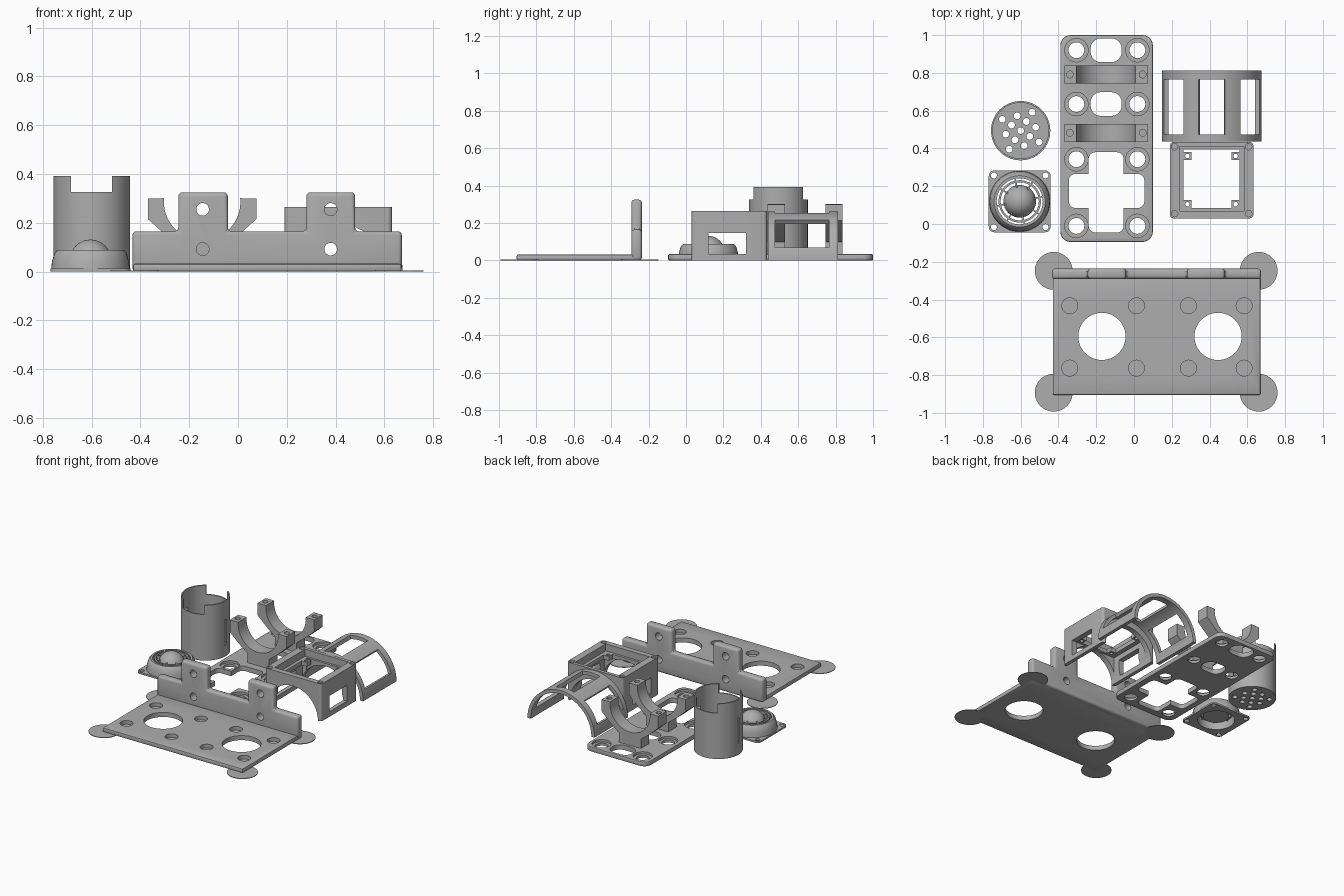
import bpy, bmesh, math
from mathutils import Matrix, Vector

if "Cube" in bpy.data.objects:
    bpy.data.objects.remove(bpy.data.objects["Cube"])

grey = bpy.data.materials.new("printed_grey")
grey.diffuse_color = (0.42, 0.42, 0.42, 1)
grey.use_nodes = True
grey.node_tree.nodes["Principled BSDF"].inputs["Base Color"].default_value = grey.diffuse_color


def finish(name, bm):
    bmesh.ops.recalc_face_normals(bm, faces=bm.faces)
    me = bpy.data.meshes.new(name)
    bm.to_mesh(me)
    bm.free()
    ob = bpy.data.objects.new(name, me)
    bpy.context.collection.objects.link(ob)
    me.materials.append(grey)
    return ob


def prism(name, pts, a, b, axis='z'):
    """Extrude a 2D outline from a to b; axis 'y' uses (x, z) points."""
    bm = bmesh.new()
    to3 = (lambda p, h: (p[0], p[1], h)) if axis == 'z' else (lambda p, h: (p[0], h, p[1]))
    face = bm.faces.new([bm.verts.new(to3(p, a)) for p in pts])
    ext = bmesh.ops.extrude_face_region(bm, geom=[face])
    move = Vector((0, 0, b - a)) if axis == 'z' else Vector((0, b - a, 0))
    bmesh.ops.translate(bm, vec=move, verts=[v for v in ext['geom'] if isinstance(v, bmesh.types.BMVert)])
    return finish(name, bm)


def circle(x, y, r, n=32, a0=0, a1=None):
    if a1 is None:
        return [(x + r * math.cos(math.tau * i / n), y + r * math.sin(math.tau * i / n)) for i in range(n)]
    return [(x + r * math.cos(a0 + (a1 - a0) * i / n), y + r * math.sin(a0 + (a1 - a0) * i / n)) for i in range(n + 1)]


def rounded(x0, x1, y0, y1, r, n=6):
    pts = []
    for k, (x, y) in enumerate([(x1 - r, y1 - r), (x0 + r, y1 - r), (x0 + r, y0 + r), (x1 - r, y0 + r)]):
        pts += circle(x, y, r, n, k * math.pi / 2, (k + 1) * math.pi / 2)
    return pts


def box(name, x0, x1, y0, y1, z0, z1):
    return prism(name, [(x0, y0), (x1, y0), (x1, y1), (x0, y1)], z0, z1)


def lathe(name, x, y, profile, n=48):
    """Spin a closed (radius, z) profile around a vertical axis."""
    bm = bmesh.new()
    vs = [bm.verts.new((x + r, y, z)) for r, z in profile]
    es = [bm.edges.new((vs[i], vs[(i + 1) % len(vs)])) for i in range(len(vs))]
    bmesh.ops.spin(bm, geom=vs + es, cent=(x, y, 0), axis=(0, 0, 1), angle=math.tau, steps=n)
    bmesh.ops.remove_doubles(bm, verts=bm.verts, dist=1e-5)
    return finish(name, bm)


def apply(ob):
    dg = bpy.context.evaluated_depsgraph_get()
    me = bpy.data.meshes.new_from_object(ob.evaluated_get(dg))
    ob.modifiers.clear()
    ob.data = me


def boolean(ob, others, op='DIFFERENCE'):
    for o in others:
        m = ob.modifiers.new("cut", 'BOOLEAN')
        m.operation, m.solver, m.object = op, 'EXACT', o
        bpy.context.view_layer.update()
        apply(ob)
        bpy.data.objects.remove(o)


def bevel(ob, w, seg=3):
    m = ob.modifiers.new("bevel", 'BEVEL')
    m.width, m.segments, m.limit_method, m.angle_limit = w, seg, 'ANGLE', math.radians(50)
    bpy.context.view_layer.update()
    apply(ob)


def holes(ob, centres, r, a, b, axis='z', n=32):
    boolean(ob, [prism("hole", circle(x, y, r, n), a, b, axis) for x, y in centres])


# Mounting bracket: base plate and upright wall with two tabs
base = box("bracket_base", -0.43, 0.67, -0.905, -0.25, 0, 0.032)
bevel(base, 0.008, 2)
holes(base, [(-0.17, -0.595), (0.445, -0.595)], 0.125, -1, 1, n=48)
pads = [(x, y) for x in (-0.34, 0.013, 0.288, 0.583) for y in (-0.433, -0.763)]
holes(base, pads, 0.042, -1, 1)
for x, y in pads:
    prism("hole_membrane", circle(x, y, 0.042), 0, 0.006)
for x in (-0.425, 0.66):
    for y in (-0.248, -0.893):
        prism("corner_disc", circle(x, y, 0.1, 40), 0, 0.004)
outline = [(-0.433, 0), (0.672, 0), (0.672, 0.165)]
for x0, x1 in ((0.28, 0.48), (-0.245, -0.042)):
    outline += [(x1, 0.165), (x1, 0.325), (x0, 0.325), (x0, 0.165)]
wall = prism("bracket_wall", outline + [(-0.433, 0.165)], -0.292, -0.236, 'y')
bevel(wall, 0.016)
holes(wall, [(x, z) for x in (-0.145, 0.38) for z in (0.092, 0.255)], 0.026, -1, 0, 'y')

# Long mounting plate with counterbored holes and slots
plate = prism("long_plate", rounded(-0.39, 0.1, -0.095, 1.0, 0.055), 0, 0.034)
bevel(plate, 0.006, 2)
screws = [(x, y) for x in (-0.305, 0.018) for y in (0.92, 0.635, 0.343, -0.01)]
holes(plate, screws, 0.042, -1, 1)
holes(plate, screws, 0.062, 0.018, 1)
boolean(plate, [prism("slot", rounded(-0.23, -0.065, y - 0.063, y + 0.063, 0.055), -1, 1) for y in (0.92, 0.635)])
boolean(plate, [prism("slot", rounded(-0.345, 0.055, 0.085, 0.265, 0.035), -1, 1),
                prism("slot", rounded(-0.24, -0.055, -0.045, 0.38, 0.035), -1, 1)])

# Two cradle clamps on the long plate
cx = -0.147
for y0, y1 in ((0.435, 0.53), (0.745, 0.838)):
    arc = circle(cx, 0.285, 0.157, 24, math.pi - 0.1, math.tau + 0.1)
    half = [(0.222, 0.3), (0.222, 0.215), (0.15, 0.15), (0.085, 0.1), (0.085, 0.03)]
    pts = arc + [(cx + x, z) for x, z in half] + [(cx - x, z) for x, z in reversed(half)]
    clamp = prism("cradle_clamp", pts, y0, y1, 'y')
    ym = (y0 + y1) / 2
    holes(clamp, [(-0.34, ym), (0.046, ym)], 0.018, 0.22, 1, n=20)

# Half-round cage with windows
ax, R = 0.412, 0.263
ring = circle(ax, 0, R, 48, 0, math.pi) + circle(ax, 0, R - 0.025, 48, math.pi, 0)
cage = prism("arched_cage", ring, 0.438, 0.812, 'y')
for lo, hi in ((74.5, 105.5), (15.5, 55), (125, 164.5)):
    a, b = math.radians(lo), math.radians(hi)
    wedge = circle(ax, 0, 0.35, 8, a, b) + circle(ax, 0, 0.15, 8, b, a)
    boolean(cage, [prism("window", wedge, 0.475, 0.765, 'y')])

# Square housing with saddle cut, side windows and inner ledge
house = prism("square_housing", rounded(0.19, 0.632, 0.03, 0.434, 0.02), 0, 0.265)
boolean(house, [box("well", 0.24, 0.582, 0.068, 0.41, 0.215, 1),
                box("well", 0.263, 0.558, 0.085, 0.395, -1, 1),
                box("well", 0.23, 0.592, 0.07, 0.394, -1, 0.185),
                prism("saddle", circle(0.411, 0, 0.195, 48), -1, 1, 'y'),
                box("window", 0, 1, 0.12, 0.32, 0.035, 0.148)])
holes(house, [(x, y) for x in (0.215, 0.607) for y in (0.055, 0.409)], 0.017, 0.2, 1, n=20)
for x in (0.283, 0.538):
    for y in (0.105, 0.36):
        tab = box("housing_tab", x - 0.022, x + 0.022, y - 0.022, y + 0.022, 0.185, 0.215)
        holes(tab, [(x, y)], 0.012, 0, 1, n=16)

# Open tube with notched rim and perforated floor
tx, ty = -0.6, 0.494
tube = lathe("notched_tube", tx, ty, [(0.157, 0), (0.157, 0.392), (0.148, 0.392), (0.148, 0)], 64)
boolean(tube, [box("notch", tx - 0.084, tx + 0.084, 0, 1, 0.326, 1),
               box("slit", -1, 0, ty - 0.012, ty + 0.012, 0.08, 0.26)])
floor = prism("perforated_floor", circle(tx, ty, 0.15, 64), 0, 0.02)
grid = [(i, j) for i in (-1, 0, 1) for j in (-1, 0, 1)] + [(i, j) for i in (-.5, .5) for j in (-.5, .5)]
ca, sa = 0.081 * math.cos(0.23), 0.081 * math.sin(0.23)
holes(floor, [(tx + i * ca - j * sa, ty + i * sa + j * ca) for i, j in grid], 0.018, -1, 1, n=20)

# Round guard: flange, outer shell, rings, spokes and dome
sx, sy = -0.605, 0.12
flange = prism("guard_flange", rounded(sx - 0.164, sx + 0.164, sy - 0.164, sy + 0.164, 0.03), 0, 0.012)
holes(flange, [(sx, sy)], 0.13, -1, 1, n=48)
holes(flange, [(sx + i * 0.137, sy + j * 0.137) for i in (-1, 1) for j in (-1, 1)], 0.016, -1, 1, n=20)
lathe("guard_shell", sx, sy, [(0.162, 0), (0.158, 0.04), (0.148, 0.075), (0.136, 0.088), (0.122, 0.088), (0.122, 0)])
lathe("guard_ring", sx, sy, [(0.112, 0.05), (0.112, 0.088), (0.101, 0.088), (0.101, 0.05)])
dome = [(0.086 * math.cos(t), 0.045 + 0.086 * math.sin(t)) for t in [i * math.pi / 20 for i in range(11)]]
lathe("guard_dome", sx, sy, dome + [(0, 0.03), (0.086, 0.03)])
for k in range(8):
    spoke = box("guard_spoke", 0.075, 0.13, -0.004, 0.004, 0.05, 0.086)
    spoke.data.transform(Matrix.Translation((sx, sy, 0)) @ Matrix.Rotation(k * math.pi / 4 + 0.2, 4, 'Z'))

# Smooth the curved surfaces, keep edges sharp
bpy.ops.object.select_all(action='SELECT')
bpy.context.view_layer.objects.active = base
bpy.ops.object.shade_smooth_by_angle(angle=math.radians(30))
